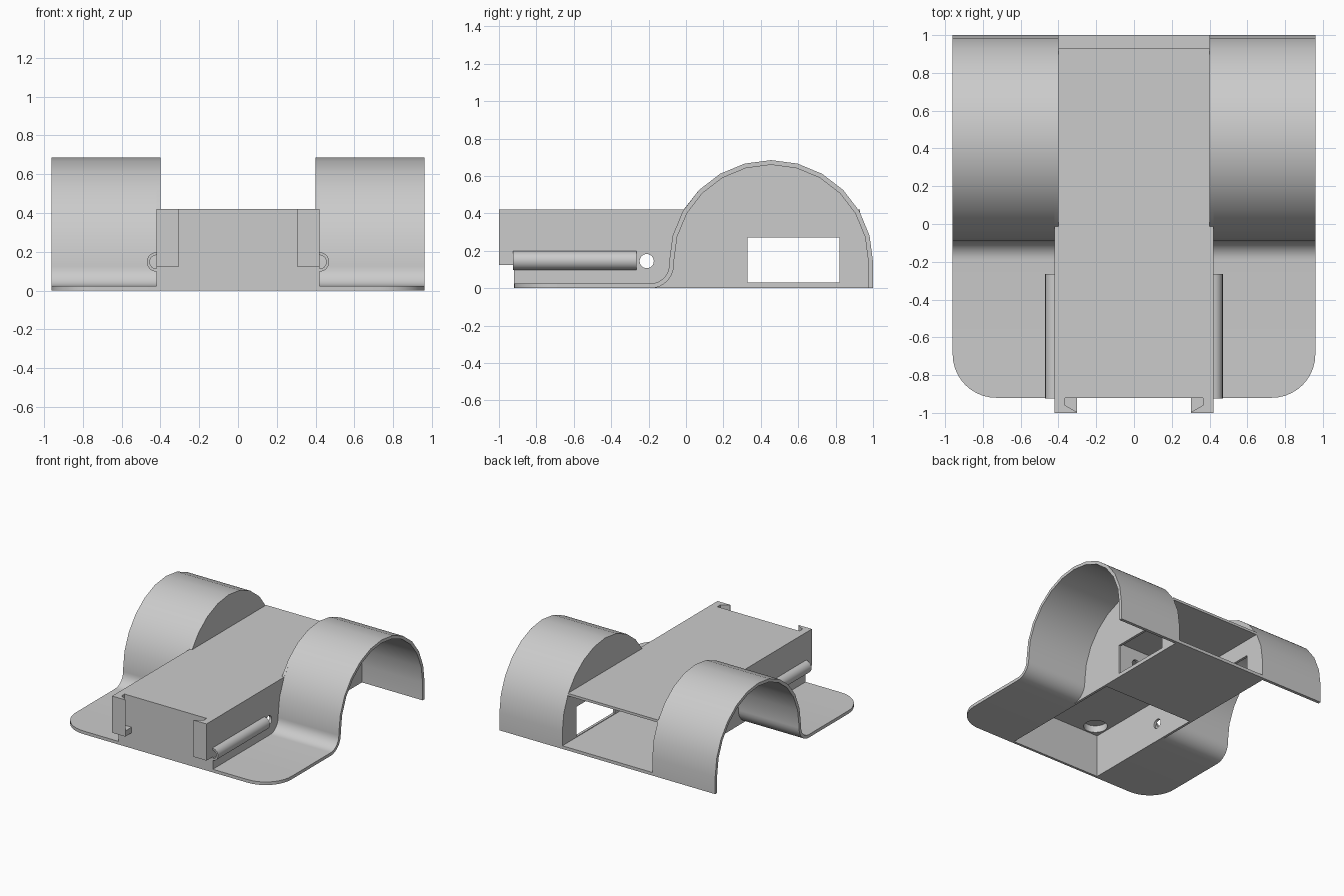
import bpy, bmesh
from math import sin, cos, radians
from mathutils import Matrix

if "Cube" in bpy.data.objects:
    bpy.data.objects.remove(bpy.data.objects["Cube"])

# local (u, v, depth) to world for each drawing plane
PLANES = {
    'XY': Matrix(((1, 0, 0), (0, 1, 0), (0, 0, 1))),
    'YZ': Matrix(((0, 0, 1), (1, 0, 0), (0, 1, 0))),
    'XZ': Matrix(((1, 0, 0), (0, 0, -1), (0, 1, 0))),
}


def arc(cu, cv, r, a0, a1, n):
    """Points on an arc, angles in degrees."""
    return [(cu + r * cos(radians(a0 + (a1 - a0) * i / n)),
             cv + r * sin(radians(a0 + (a1 - a0) * i / n))) for i in range(n + 1)]


def circle(cu, cv, r, n=24):
    return arc(cu, cv, r, 0, 360, n)[:-1]


def rect(u0, u1, v0, v1):
    return [(u0, v0), (u1, v0), (u1, v1), (u0, v1)]


def prism(name, plane, lo, hi, outline, holes=(), mirror=False):
    """Extrude an outline with holes between lo and hi along the plane's normal axis."""
    cu = bpy.data.curves.new(name + "_profile", 'CURVE')
    cu.dimensions = '2D'
    cu.fill_mode = 'BOTH'
    cu.extrude = (hi - lo) / 2
    for loop in [outline, *holes]:
        sp = cu.splines.new('POLY')
        sp.points.add(len(loop) - 1)
        for p, (u, v) in zip(sp.points, loop):
            p.co = (u, v, 0, 1)
        sp.use_cyclic_u = True
    tmp = bpy.data.objects.new(name + "_tmp", cu)
    bpy.context.collection.objects.link(tmp)
    dg = bpy.context.evaluated_depsgraph_get()
    me = bpy.data.meshes.new_from_object(tmp.evaluated_get(dg))
    bpy.data.objects.remove(tmp)
    bpy.data.curves.remove(cu)
    mid = (lo + hi) / 2 * (-1 if plane == 'XZ' else 1)
    me.transform(PLANES[plane].to_4x4() @ Matrix.Translation((0, 0, mid)))
    bm = bmesh.new()
    bm.from_mesh(me)
    bmesh.ops.remove_doubles(bm, verts=bm.verts, dist=1e-5)
    bmesh.ops.recalc_face_normals(bm, faces=bm.faces)
    bm.to_mesh(me)
    bm.free()
    me.name = name
    ob = bpy.data.objects.new(name, me)
    bpy.context.collection.objects.link(ob)
    bpy.ops.object.select_all(action='DESELECT')
    ob.select_set(True)
    bpy.context.view_layer.objects.active = ob
    bpy.ops.object.shade_smooth_by_angle(angle=radians(30))
    if mirror:
        mod = ob.modifiers.new("Mirror", 'MIRROR')
        mod.use_mirror_merge = False
    return ob


T = 0.025                      # sheet thickness
CY, CZ, R = 0.455, 0.14, 0.545  # arch centre and radius

# Side sheets: flat wing, fillet, then faceted arch down to the rear edge
sheet = ([(-0.69, T)] + arc(-0.19, 0.125, 0.10, -90, 0, 8)
         + arc(CY, CZ, R, 180, 0, 12) + [(1.0, 0), (1.0 - T, 0)]
         + arc(CY, CZ, R - T, 0, 180, 12)
         + arc(-0.19, 0.125, 0.125, 0, -90, 8) + [(-0.69, 0)])
prism("arched_sheet", 'YZ', 0.42, 0.96, sheet, mirror=True)

# Rounded front ends of the wings
wing = [(0.42, -0.69), (0.42, -0.92)] + arc(0.73, -0.69, 0.23, -90, 0, 10)
prism("wing_tip", 'XY', 0, T, wing, mirror=True)

# Side walls: box side running into the half-disc end of the arch
wall = ([(1.0, 0), (-0.92, 0), (-0.92, 0.42), (-0.013, 0.42)]
        + arc(CY, CZ, R, 148, 135, 1)[1:] + arc(CY, CZ, R, 120, 0, 8))
prism("side_wall", 'YZ', 0.40, 0.42, wall,
      [rect(0.33, 0.82, 0.03, 0.27), circle(-0.21, 0.145, 0.038)], mirror=True)

# Box: front, top, thick front ceiling with round pockets, rear floor, divider
prism("front_wall", 'XZ', -0.92, -0.90, rect(-0.40, 0.40, 0, 0.40))
prism("top_plate", 'XY', 0.40, 0.42, rect(-0.40, 0.40, -0.92, 0.93))
prism("pocket_ceiling", 'XY', 0.345, 0.40, rect(-0.40, 0.40, -0.90, 0.16),
      [circle(-0.30, -0.80, 0.088), circle(0.30, -0.80, 0.088)])
prism("rear_floor", 'XY', 0, T, rect(-0.40, 0.40, 0.16, 1.0))
prism("divider", 'XZ', 0.16, 0.18, rect(-0.40, 0.40, T, 0.40),
      [circle(0.13, 0.28, 0.038)])

# Front corner clips: hooked arm with a closing foot
hook = [(0.42, -0.92), (0.42, -1.0), (0.303, -1.0), (0.303, -0.995),
        (0.365, -0.96), (0.365, -0.92)]
prism("clip_arm", 'XY', 0.125, 0.42, hook, mirror=True)
foot = [(0.365, -0.92), (0.365, -0.96), (0.303, -0.995), (0.303, -0.92)]
prism("clip_foot", 'XY', 0.125, 0.17, foot, mirror=True)

# Half-round cable channels along the box sides
channel = arc(0.42, 0.148, 0.05, -90, 90, 12) + arc(0.42, 0.148, 0.035, 90, -90, 12)
prism("cable_channel", 'XZ', -0.925, -0.265, channel, mirror=True)
